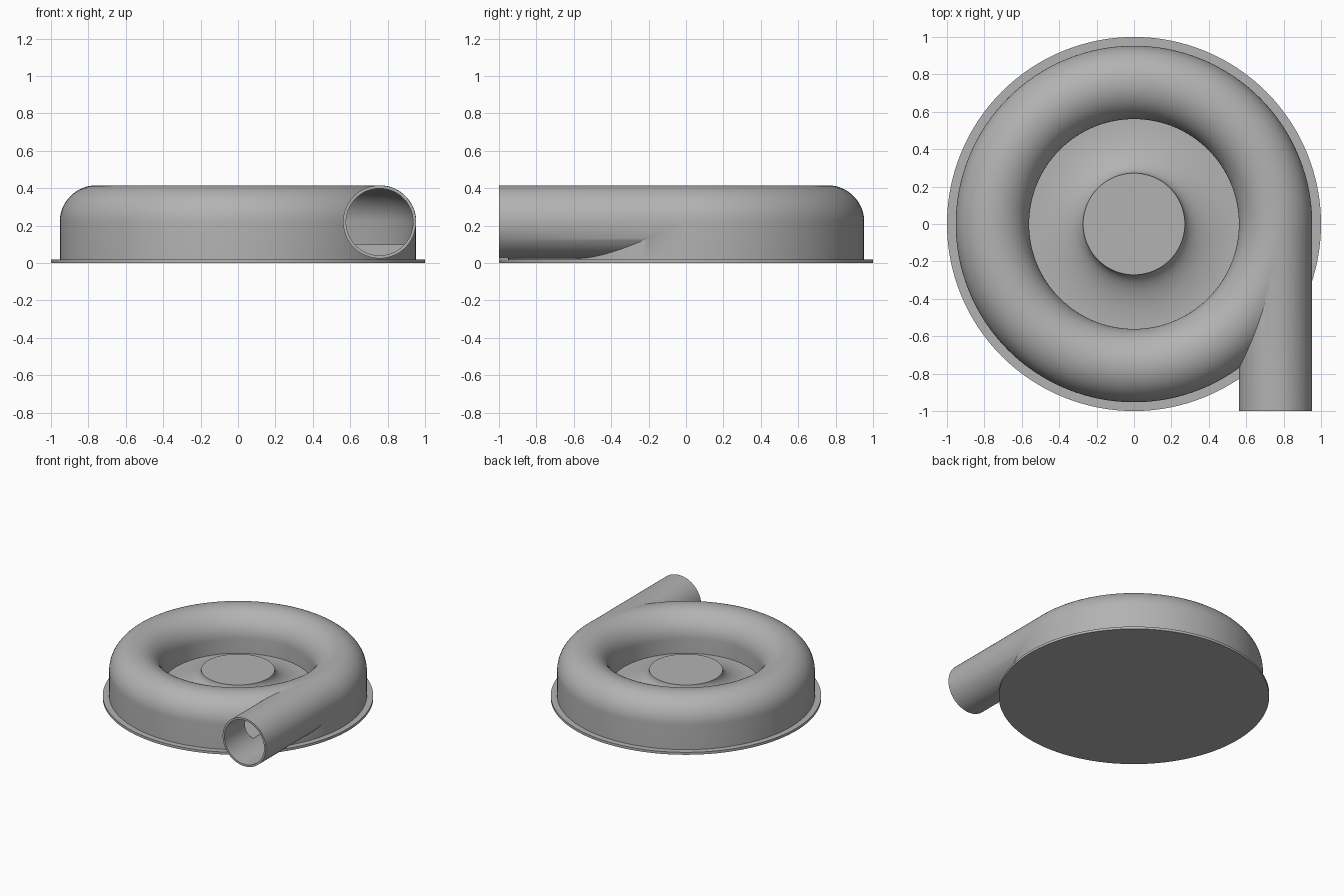
import bpy, bmesh
from math import pi, sin, cos, radians
from mathutils import Matrix, Vector

cube = bpy.data.objects.get("Cube")
if cube:
    bpy.data.objects.remove(cube)

RING, MID, TUBE, WALL = 0.757, 0.22, 0.196, 0.016   # ring radius, tube height, tube radius, shell
FLOOR, HUB_R, HUB_Z = 0.10, 0.272, 0.23

metal = bpy.data.materials.new("grey metal")
metal.use_nodes = True
grey = (0.45, 0.45, 0.45, 1)
metal.diffuse_color = grey
metal.node_tree.nodes["Principled BSDF"].inputs["Base Color"].default_value = grey


def finish(name, bm):
    bmesh.ops.remove_doubles(bm, verts=bm.verts, dist=1e-5)
    bmesh.ops.recalc_face_normals(bm, faces=bm.faces)
    mesh = bpy.data.meshes.new(name)
    bm.to_mesh(mesh)
    bm.free()
    mesh.materials.append(metal)
    ob = bpy.data.objects.new(name, mesh)
    bpy.context.collection.objects.link(ob)
    return ob


def lathe(name, profile, closed=False):
    """Revolve an (r, z) profile about the z axis."""
    bm = bmesh.new()
    verts = [bm.verts.new((r, 0, z)) for r, z in profile]
    pairs = list(zip(verts, verts[1:] + verts[:1]))
    edges = [bm.edges.new(p) for p in (pairs if closed else pairs[:-1])]
    bmesh.ops.spin(bm, geom=verts + edges, cent=(0, 0, 0), axis=(0, 0, 1),
                   angle=2 * pi, steps=128, use_merge=True)
    return finish(name, bm)


def outlet_cylinder(name, radius, y0, y1):
    bm = bmesh.new()
    place = Matrix.Translation(Vector((RING, (y0 + y1) / 2, MID))) @ Matrix.Rotation(pi / 2, 4, "X")
    bmesh.ops.create_cone(bm, cap_ends=True, segments=96, radius1=radius, radius2=radius,
                          depth=y1 - y0, matrix=place)
    return finish(name, bm)


def half_circle(radius, steps=32):
    """Upper half of the ring's section, from the inside to the outside."""
    return [(RING - radius * cos(pi * i / steps), MID + radius * sin(pi * i / steps))
            for i in range(steps + 1)]


def combine(target, tool, operation):
    mod = target.modifiers.new(operation, "BOOLEAN")
    mod.operation, mod.object, mod.solver = operation, tool, "EXACT"
    bpy.context.view_layer.objects.active = target
    bpy.ops.object.modifier_apply(modifier=mod.name)
    bpy.data.objects.remove(tool)


def smooth(ob):
    bpy.ops.object.select_all(action="DESELECT")
    ob.select_set(True)
    bpy.context.view_layer.objects.active = ob
    bpy.ops.object.shade_smooth_by_angle(angle=radians(30))


# Base plate
base = lathe("base_plate", [(0, 0), (1, 0), (1, 0.02), (0, 0.02)])

# Casing: flared hub, floor, round-topped ring
floor_r = RING - TUBE
flare = [(floor_r - (floor_r - HUB_R) * cos(a), HUB_Z - (HUB_Z - FLOOR) * sin(a))
         for a in (pi / 2 * i / 20 for i in range(21))]
casing = lathe("spiral_casing", [(0, HUB_Z)] + flare + half_circle(TUBE)
               + [(RING + TUBE, 0.01), (0, 0.01)])

# Outlet pipe, then the hollow channel and bore
combine(casing, outlet_cylinder("outlet_pipe", TUBE - 0.001, -1, 0), "UNION")
inner = TUBE - WALL
channel = lathe("channel_cutter", half_circle(inner)
                + [(RING + inner, FLOOR), (RING - inner, FLOOR)], closed=True)
combine(casing, channel, "DIFFERENCE")
combine(casing, outlet_cylinder("bore_cutter", inner - 0.001, -1.1, 0), "DIFFERENCE")

for part in (base, casing):
    smooth(part)
